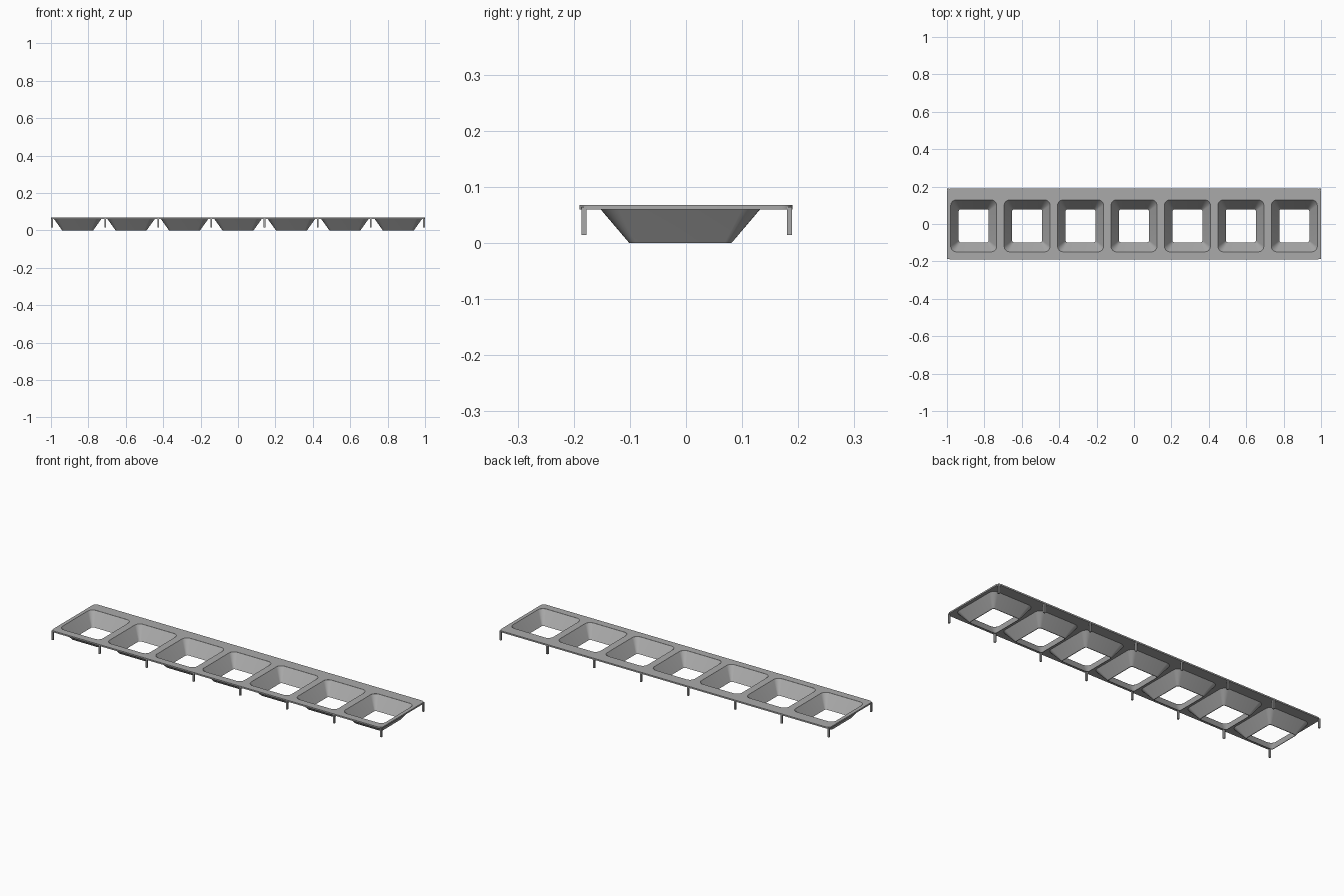
import bpy, bmesh, math

cube = bpy.data.objects.get("Cube")
if cube:
    bpy.data.objects.remove(cube, do_unlink=True)

COUNT, PITCH = 7, 0.2857
PLATE_LOW, PLATE_TOP = 0.06, 0.068
CUP_Y = -0.01
cup_xs = [(i - (COUNT - 1) / 2) * PITCH for i in range(COUNT)]

grey = bpy.data.materials.new("mid grey plastic")
grey.use_nodes = True
grey.diffuse_color = (0.4, 0.4, 0.4, 1)
grey.node_tree.nodes["Principled BSDF"].inputs["Base Color"].default_value = (0.4, 0.4, 0.4, 1)


def rounded_rect(hx, hy, r, cx=0, cy=0, z=0, steps=6):
    """Points round a rectangle with rounded corners."""
    pts = []
    for k, (sx, sy) in enumerate([(1, 1), (-1, 1), (-1, -1), (1, -1)]):
        for s in range(steps + 1):
            a = (k + s / steps) * math.pi / 2
            pts.append((cx + sx * (hx - r) + r * math.cos(a),
                        cy + sy * (hy - r) + r * math.sin(a), z))
    return pts


def finish(name, mesh):
    mesh.materials.clear()
    mesh.materials.append(grey)
    ob = bpy.data.objects.new(name, mesh)
    bpy.context.collection.objects.link(ob)
    bpy.ops.object.select_all(action='DESELECT')
    ob.select_set(True)
    bpy.context.view_layer.objects.active = ob
    bpy.ops.object.shade_smooth_by_angle(angle=math.radians(30))
    return ob


# Top plate: filled outline with a rounded opening for every cup
curve = bpy.data.curves.new("plate_outline", 'CURVE')
curve.dimensions = '2D'
curve.fill_mode = 'BOTH'
curve.extrude = (PLATE_TOP - PLATE_LOW) / 2
outlines = [rounded_rect(1, 0.19, 0.02)]
outlines += [rounded_rect(0.123, 0.139, 0.03, x, CUP_Y) for x in cup_xs]
for pts in outlines:
    spline = curve.splines.new('POLY')
    spline.points.add(len(pts) - 1)
    for p, co in zip(spline.points, pts):
        p.co = (*co, 1)
    spline.use_cyclic_u = True
outline = bpy.data.objects.new("plate_outline", curve)
bpy.context.collection.objects.link(outline)
bpy.context.view_layer.update()
deps = bpy.context.evaluated_depsgraph_get()
plate_mesh = bpy.data.meshes.new_from_object(outline.evaluated_get(deps))
bpy.data.objects.remove(outline, do_unlink=True)
bm = bmesh.new()
bm.from_mesh(plate_mesh)
bmesh.ops.remove_doubles(bm, verts=bm.verts, dist=0.0001)
bmesh.ops.translate(bm, verts=bm.verts, vec=(0, 0, (PLATE_LOW + PLATE_TOP) / 2))
bmesh.ops.recalc_face_normals(bm, faces=bm.faces)
bm.to_mesh(plate_mesh)
bm.free()
finish("top_plate", plate_mesh)


# Open-bottomed tapered cups with thin walls
def cup_mesh():
    bm = bmesh.new()
    sections = [(0.123, 0.139, 0.03, PLATE_TOP - 0.0005), (0.126, 0.142, 0.032, PLATE_LOW),
                (0.083, 0.091, 0.012, 0), (0.08, 0.088, 0.01, 0)]
    rings = [[bm.verts.new(p) for p in rounded_rect(hx, hy, r, z=z)]
             for hx, hy, r, z in sections]
    n = len(rings[0])
    for a, b in zip(rings, rings[1:] + rings[:1]):
        for i in range(n):
            j = (i + 1) % n
            bm.faces.new((a[i], a[j], b[j], b[i]))
    bmesh.ops.recalc_face_normals(bm, faces=bm.faces)
    mesh = bpy.data.meshes.new("cup")
    bm.to_mesh(mesh)
    bm.free()
    return mesh


for i, x in enumerate(cup_xs):
    finish(f"cup_{i + 1}", cup_mesh()).location = (x, CUP_Y, 0)

# Small square pegs under the front and back edges
for side, y in (("front", -0.1815), ("back", 0.1845)):
    for i in range(COUNT + 1):
        x = -0.9945 + i * 0.2841
        bm = bmesh.new()
        bmesh.ops.create_cube(bm, size=1)
        bmesh.ops.scale(bm, verts=bm.verts, vec=(0.009, 0.009, 0.05))
        mesh = bpy.data.meshes.new("peg")
        bm.to_mesh(mesh)
        bm.free()
        finish(f"{side}_peg_{i + 1}", mesh).location = (x, y, 0.039)
